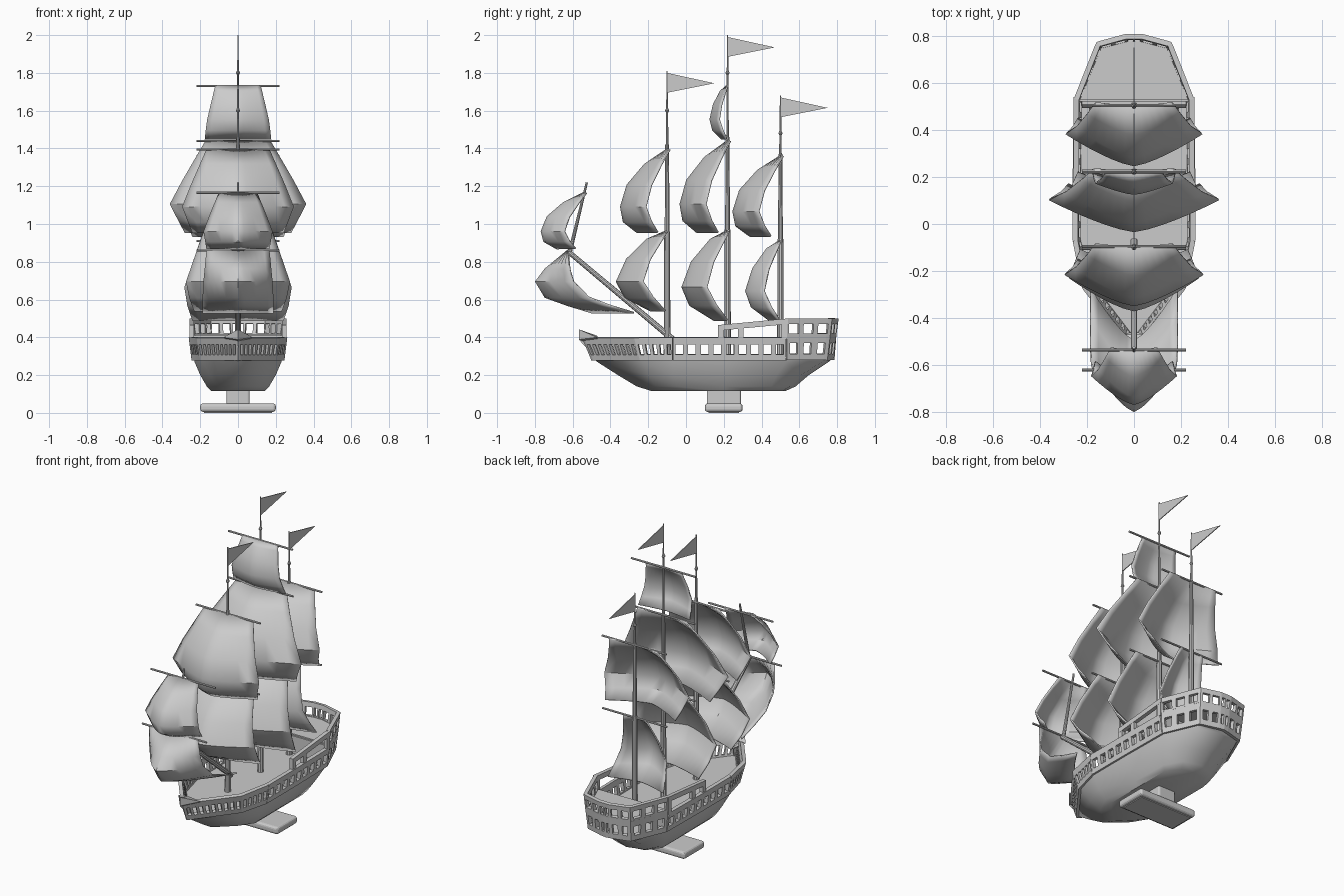
import bpy, bmesh, math
from mathutils import Vector, Matrix

if "Cube" in bpy.data.objects:
    bpy.data.objects.remove(bpy.data.objects["Cube"])


def add(name, verts, faces, thick=0, mirror=False, smooth=False):
    me = bpy.data.meshes.new(name)
    me.from_pydata(verts, [], faces)
    bm = bmesh.new()
    bm.from_mesh(me)
    bmesh.ops.remove_doubles(bm, verts=bm.verts, dist=1e-4)
    bmesh.ops.recalc_face_normals(bm, faces=bm.faces)
    bm.to_mesh(me)
    bm.free()
    ob = bpy.data.objects.new(name, me)
    bpy.context.collection.objects.link(ob)
    if mirror:
        m = ob.modifiers.new("mirror", 'MIRROR')
        m.use_clip = True
    if thick:
        s = ob.modifiers.new("thickness", 'SOLIDIFY')
        s.thickness, s.offset = thick, 0
    if smooth:
        bpy.ops.object.select_all(action='DESELECT')
        ob.select_set(True)
        bpy.context.view_layer.objects.active = ob
        bpy.ops.object.shade_smooth_by_angle(angle=math.radians(40))
    return ob


def rod(name, a, b, r1, r2=None, sides=10):
    a, b = Vector(a), Vector(b)
    bm = bmesh.new()
    mat = Matrix.Translation((a + b) / 2) @ (b - a).to_track_quat('Z', 'Y').to_matrix().to_4x4()
    bmesh.ops.create_cone(bm, cap_ends=True, segments=sides, radius1=r1,
                          radius2=r1 if r2 is None else r2, depth=(b - a).length, matrix=mat)
    me = bpy.data.meshes.new(name)
    bm.to_mesh(me)
    bm.free()
    ob = bpy.data.objects.new(name, me)
    bpy.context.collection.objects.link(ob)
    return ob


def box(name, lo, hi, bevel=0):
    lo, hi = Vector(lo), Vector(hi)
    v = [(x, y, z) for x in (lo.x, hi.x) for y in (lo.y, hi.y) for z in (lo.z, hi.z)]
    ob = add(name, v, [(0, 1, 3, 2), (4, 6, 7, 5), (0, 4, 5, 1), (2, 3, 7, 6), (0, 2, 6, 4), (1, 5, 7, 3)])
    if bevel:
        b = ob.modifiers.new("bevel", 'BEVEL')
        b.width, b.segments = bevel, 3
    return ob


def lattice(name, lo, hi, zl, zh, sill, head, pitch, gap, thick=.022):
    """Wall between two half outlines, pierced by a row of openings."""
    verts, faces = [], []
    for i in range(len(lo) - 1):
        a0, a1, b0, b1 = (Vector((*p, z)) for p, z in
                          ((lo[i], zl), (lo[i + 1], zl), (hi[i], zh), (hi[i + 1], zh)))
        n = max(1, round((a1 - a0).length / pitch))
        side = (1 - gap) / 2
        for k in range(n):
            cuts = [(k + c) / n for c in (0, side, 1 - side, 1)]
            base = len(verts)
            for h in (0, sill, head, 1):
                verts += [a0.lerp(a1, t).lerp(b0.lerp(b1, t), h) for t in cuts]
            for r in range(3):
                for c in range(3):
                    if (r, c) != (1, 1):
                        q = base + r * 4 + c
                        faces.append((q, q + 1, q + 5, q + 4))
    return add(name, verts, faces, thick, True)


def deck(name, outline, z):
    pts = [(x, y, z) for x, y in outline] + [(-x, y, z) for x, y in reversed(outline) if x > 0]
    return add(name, pts, [range(len(pts))], .015)


# hull: half outlines stacked from the gunwale to the keel
levels = [
    (.29, [(0, -.49), (.19, -.24), (.235, -.07), (.235, .2), (.23, .53), (.14, .74), (0, .775)]),
    (.27, [(0, -.47), (.185, -.23), (.23, -.07), (.23, .2), (.225, .53), (.14, .72), (0, .755)]),
    (.2, [(0, -.36), (.15, -.2), (.2, -.07), (.2, .2), (.195, .48), (.12, .61), (0, .65)]),
    (.14, [(0, -.26), (.11, -.16), (.165, -.05), (.165, .2), (.16, .45), (.1, .55), (0, .58)]),
    (.115, [(0, -.18), (.08, -.1), (.14, -.03), (.14, .2), (.14, .43), (.08, .51), (0, .525)])]
verts = [(x, y, z) for z, o in levels for x, y in o]
faces = [(r * 7 + c, r * 7 + c + 1, r * 7 + c + 8, r * 7 + c + 7) for r in range(4) for c in range(6)]
faces += [range(28, 35), range(0, 7)]
add("hull", verts, faces, 0, True, True)
gunwale = levels[0][1]

# pierced bulwark flaring forward at the bow
rail = [(0, -.54), (.21, -.27), (.25, -.07), (.25, .2), (.245, .53)]
lattice("bow_bulwark", gunwale[:3], rail[:3], .28, .4, .25, .7, .034, .55)
lattice("waist_bulwark", gunwale[2:5], rail[2:], .28, .4, .25, .7, .065, .6)
deck("main_deck", gunwale, .295)

# beak at the tip of the bow
add("beak", [(0, -.565, .44), (0, -.565, .39), (.075, -.47, .4), (-.075, -.47, .4),
             (0, -.46, .35), (0, -.47, .405), (0, -.47, .28)],
    [(0, 1, 2), (0, 3, 1), (1, 4, 2), (1, 3, 4), (0, 2, 5), (0, 5, 3), (1, 6, 4)], .006)

# stern castle: windowed wall, open rail, deck and front wall
mid = [(.24, .53), (.148, .755), (.03, .785), (0, .785)]
top = [(.245, .53), (.152, .765), (.035, .797), (0, .797)]
lower = [gunwale[4], gunwale[5], (.03, .77), (0, .775)]
lattice("stern_windows", lower, mid, .28, .41, .25, .7, .075, .55)
lattice("stern_rail", mid, top, .41, .5, .12, .68, .075, .68)
deck("stern_deck", mid, .41)
box("stern_front_wall", (-.235, .52, .29), (.235, .535, .41))

# sloping handrails leading up to the stern
for s in (-1, 1):
    for y, h in ((.185, .45), (.29, .455), (.52, .49)):
        box("rail_post", (s * .245 - .011, y - .015, .39), (s * .245 + .011, y + .015, h))
    add("handrail", [(s * .245, .17, .435), (s * .245, .54, .47), (s * .245, .54, .5), (s * .245, .17, .465)],
        [(0, 1, 2, 3)], .024)

# display foot
box("foot_plate", (-.2, .1, .005), (.2, .3, .05), .015)
box("foot_stem", (-.06, .11, .04), (.06, .29, .125), .01)
box("foot_sole", (-.18, .12, 0), (.18, .28, .02))

# masts with pennants
for label, y, z1, z2, knob, tip in (("fore", -.1, .96, 1.42, 1.6, 1.81), ("main", .22, .97, 1.46, 1.8, 2.0),
                                    ("mizzen", .5, .92, 1.37, 1.48, 1.68)):
    rod(label + "_mast_lower", (0, y, .29), (0, y, z1), .018, .015)
    rod(label + "_mast_upper", (0, y, z1), (0, y, z2), .013, .01)
    rod(label + "_mast_top", (0, y, z2), (0, y, tip), .007, .003, 8)
    rod(label + "_knob_low", (0, y, knob - .015), (0, y, knob), .003, .011, 8)
    rod(label + "_knob_high", (0, y, knob), (0, y, knob + .02), .011, .003, 8)
    add(label + "_pennant", [(0, y, tip - .01), (0, y, tip - .115), (0, y + .25, tip - .065)], [(0, 1, 2)], .005)
rod("bowsprit", (0, -.07, .39), (0, -.63, .86), .016, .013)
rod("sprit_mast", (0, -.615, .85), (0, -.525, 1.22), .011, .006)

# sail profiles: (drop, centre offset, edge offset)
UPPER = [(0, 0, .015), (.18, -.12, -.03), (.43, -.215, -.085), (.69, -.25, -.115), (.87, -.235, -.085), (1, -.16, -.05)]
LOWER = [(0, 0, .01), (.1, -.09, -.015), (.35, -.19, -.075), (.63, -.24, -.11), (.83, -.2, -.06), (1, -.07, 0)]
SPRIT = [(0, 0, 0), (.3, -.12, .01), (.5, -.17, .03), (.75, -.12, .11), (.88, 0, .22), (1, .13, .35)]


def sail(name, prof, y, z, h, depth, w, yard=.22):
    """w = half width at head, belly and foot."""
    n, verts, faces = 12, [], []
    for u, yc, ye in prof:
        half = w[0] + (w[1] - w[0]) * u / .68 if u < .68 else w[1] + (w[2] - w[1]) * (u - .68) / .32
        for i in range(n + 1):
            t = i / n * 2 - 1
            f = abs(t) ** 1.35
            verts.append((half * t, y + depth * (yc + (ye - yc) * f), z - h * u))
    for r in range(len(prof) - 1):
        for c in range(n):
            q = r * (n + 1) + c
            faces.append((q, q + 1, q + n + 2, q + n + 1))
    add(name, verts, faces, .009, False, True)
    rod(name + "_yard", (-yard, y + .005, z), (yard, y + .005, z), .006, None, 8)


sail("fore_topsail", UPPER, -.1, 1.395, .44, .98, (.165, .295, .24))
sail("main_topsail", UPPER, .22, 1.44, .485, 1, (.17, .362, .28))
sail("mizzen_topsail", UPPER, .5, 1.36, .425, 1, (.165, .29, .24))
sail("main_royal", LOWER, .215, 1.73, .28, .36, (.12, .165, .175))
sail("fore_course", LOWER, -.11, .96, .42, 1.07, (.18, .28, .23))
sail("main_course", LOWER, .22, .965, .475, 1, (.18, .29, .24))
sail("mizzen_course", LOWER, .495, .91, .42, .74, (.08, .16, .19))
sail("sprit_topsail", UPPER, -.54, 1.165, .295, .9, (.1, .18, .165))
sail("sprit_course", SPRIT, -.625, .86, .33, 1, (.165, .185, .185))
